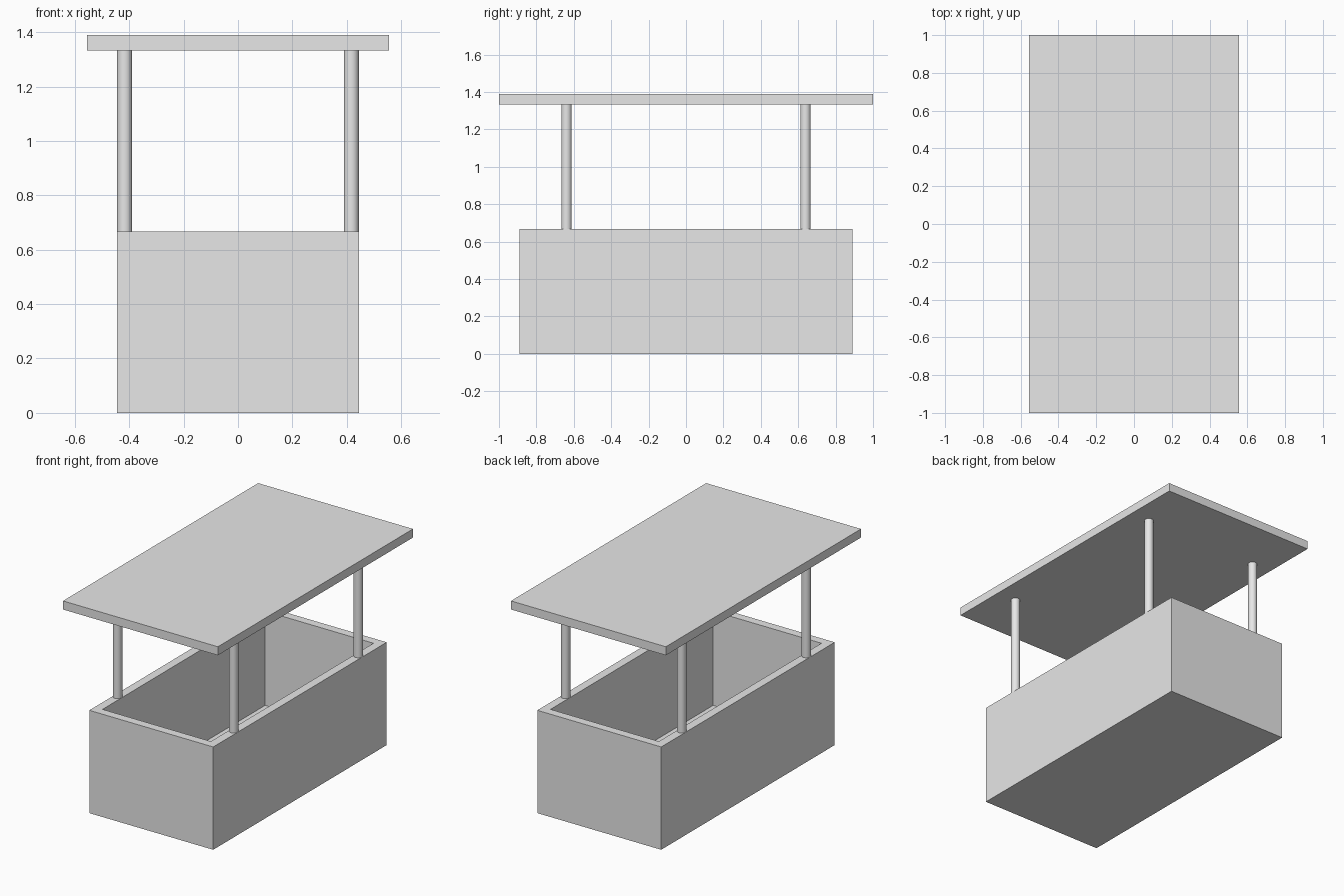
import bpy, bmesh
from mathutils import Matrix, Vector

if "Cube" in bpy.data.objects:
    bpy.data.objects.remove(bpy.data.objects["Cube"])

WALL = 0.0556      # wall, floor, roof thickness and post diameter
BODY_H = 0.6667
ROOF_Z = 1.3333

grey = bpy.data.materials.new("light grey")
grey.use_nodes = True
grey.diffuse_color = (0.8, 0.8, 0.8, 1)
grey.node_tree.nodes["Principled BSDF"].inputs["Base Color"].default_value = (0.8, 0.8, 0.8, 1)


def finish(bm, name):
    bmesh.ops.recalc_face_normals(bm, faces=bm.faces)
    mesh = bpy.data.meshes.new(name)
    bm.to_mesh(mesh)
    bm.free()
    mesh.materials.append(grey)
    obj = bpy.data.objects.new(name, mesh)
    bpy.context.collection.objects.link(obj)
    return obj


def box(width, depth, z0, z1):
    bm = bmesh.new()
    place = Matrix.Translation((0, 0, (z0 + z1) / 2)) @ Matrix.Diagonal((width, depth, z1 - z0, 1))
    bmesh.ops.create_cube(bm, size=1, matrix=place)
    return bm


# Open counter: inset the top for the rim, then sink it to the floor
bm = box(0.8889, 1.7778, 0, BODY_H)
top = max(bm.faces, key=lambda f: f.calc_center_median().z)
bmesh.ops.inset_region(bm, faces=[top], thickness=WALL, use_even_offset=True)
sunk = bmesh.ops.extrude_discrete_faces(bm, faces=[top])["faces"][0]
bmesh.ops.translate(bm, verts=sunk.verts, vec=Vector((0, 0, WALL - BODY_H)))
finish(bm, "counter_body")

# Flat roof
finish(box(1.1111, 2, ROOF_Z, ROOF_Z + WALL), "roof")

# Four round posts standing on the rim
for side, x in (("right", -0.4167), ("left", 0.4167)):
    for end, y in (("front", -0.6389), ("back", 0.6389)):
        bm = bmesh.new()
        bmesh.ops.create_cone(bm, cap_ends=True, segments=32, radius1=WALL / 2, radius2=WALL / 2,
                              depth=ROOF_Z - BODY_H,
                              matrix=Matrix.Translation((x, y, (ROOF_Z + BODY_H) / 2)))
        for face in bm.faces:
            face.smooth = len(face.verts) == 4
        for edge in bm.edges:
            edge.smooth = all(len(f.verts) == 4 for f in edge.link_faces)
        finish(bm, f"{end}_{side}_post")
